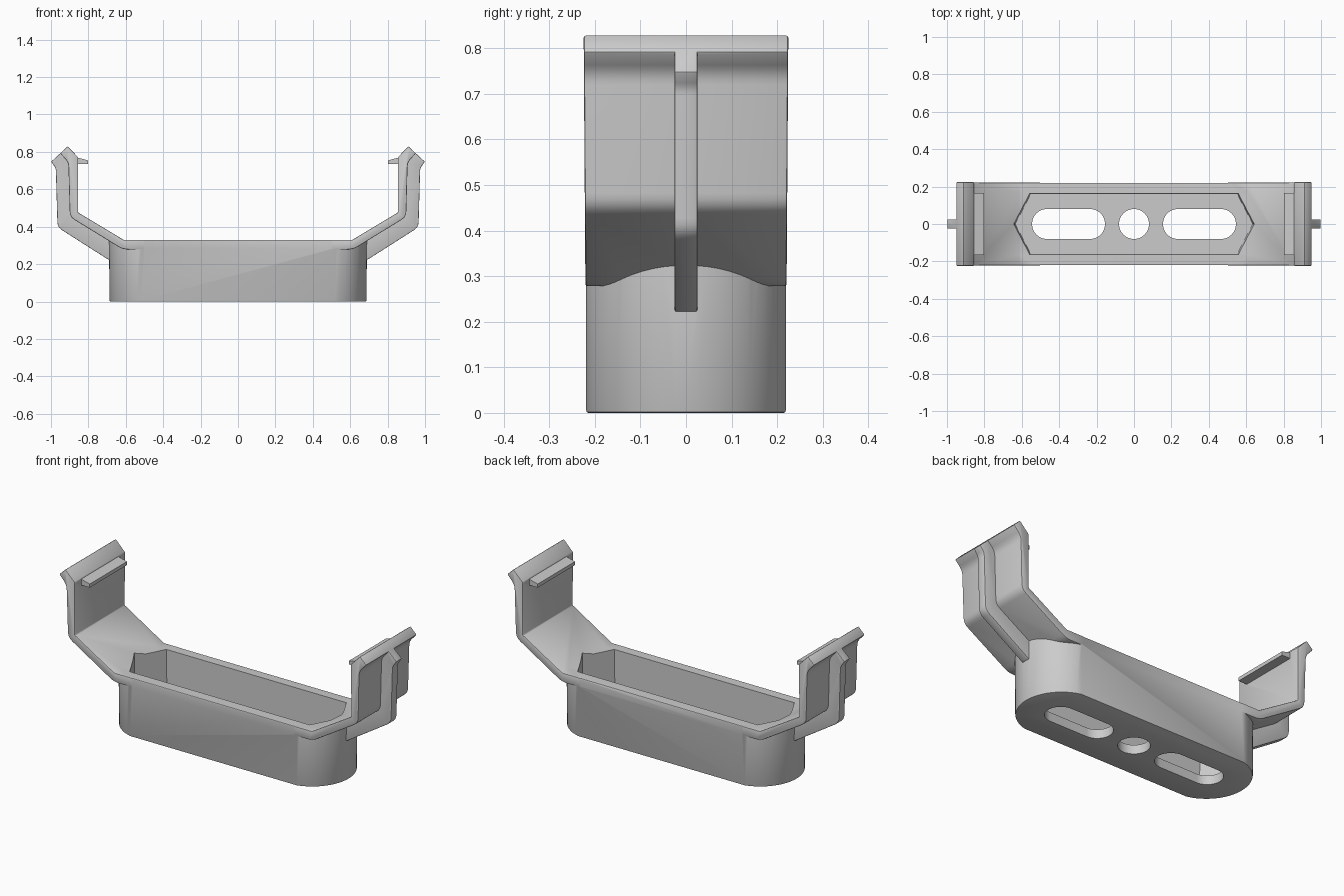
import bpy, bmesh, math
from mathutils import Vector

if "Cube" in bpy.data.objects:
    bpy.data.objects.remove(bpy.data.objects["Cube"])


def finish(name, bm):
    bmesh.ops.recalc_face_normals(bm, faces=bm.faces)
    me = bpy.data.meshes.new(name)
    bm.to_mesh(me)
    bm.free()
    ob = bpy.data.objects.new(name, me)
    bpy.context.collection.objects.link(ob)
    return ob


def loft(name, lower, upper):
    """Solid between two matching outlines."""
    bm = bmesh.new()
    a = [bm.verts.new(p) for p in lower]
    b = [bm.verts.new(p) for p in upper]
    bm.faces.new(a)
    bm.faces.new(b)
    for i in range(len(a)):
        j = (i + 1) % len(a)
        bm.faces.new((a[i], a[j], b[j], b[i]))
    return finish(name, bm)


def rounded(points):
    """Fillet the corners of an (x, z, radius) profile."""
    out = []
    for i, (x, z, r) in enumerate(points):
        p = Vector((x, z))
        if r == 0:
            out.append(p)
            continue
        d1 = (Vector(points[i - 1][:2]) - p).normalized()
        d2 = (Vector(points[(i + 1) % len(points)][:2]) - p).normalized()
        a, b = p + d1 * r, p + d2 * r
        for k in range(5):
            t = k / 4
            out.append(a * (1 - t) ** 2 + p * 2 * t * (1 - t) + b * t * t)
    return out


def side_extrude(name, points, side, half, draft=0.0):
    """Extrude an x-z profile along y, optionally wider towards the top."""
    pts = rounded(points)
    lo = [(side * p.x, -half - draft * p.y, p.y) for p in pts]
    hi = [(side * p.x, half + draft * p.y, p.y) for p in pts]
    return loft(name, lo, hi)


def activate(ob):
    bpy.ops.object.select_all(action='DESELECT')
    ob.select_set(True)
    bpy.context.view_layer.objects.active = ob


def bevel(ob, width):
    m = ob.modifiers.new("edge_round", 'BEVEL')
    m.width, m.segments = width, 2
    m.limit_method, m.angle_limit = 'ANGLE', math.radians(35)
    activate(ob)
    bpy.ops.object.modifier_apply(modifier=m.name)


def boolean(target, tool, op):
    m = target.modifiers.new("join", 'BOOLEAN')
    m.operation, m.solver, m.object = op, 'EXACT', tool
    activate(target)
    bpy.ops.object.modifier_apply(modifier=m.name)
    bpy.data.objects.remove(tool)


def prism(name, outline, z0, z1, s=1.0):
    return loft(name, [(x * s, y * s, z0) for x, y in outline],
                [(x, y, z1) for x, y in outline])


def slot(x0, x1, r, n=24):
    pts = []
    for cx, start in ((x1 - r, -math.pi / 2), (x0 + r, math.pi / 2)):
        # a round hole shares its end points between both halves
        for k in range(n + (1 if x1 - x0 > 2 * r + 1e-4 else 0)):
            a = start + math.pi * k / n
            pts.append((cx + r * math.cos(a), r * math.sin(a)))
    return pts


# base tray with bowed ends
R, CX, W = 0.227, 0.463, 0.220
half = math.asin(W / R)
end = [(CX + R * math.cos(a), R * math.sin(a))
       for a in (-half + 2 * half * k / 24 for k in range(25))]
outline = end + [(-x, -y) for x, y in end]
bracket = prism("bracket", outline, 0, 0.33, 0.995)
bevel(bracket, 0.005)

# x, z, corner radius
ARM = [(0.50, 0.33, 0), (0.612, 0.33, 0), (0.855, 0.476, 0), (0.855, 0.772, 0),
       (0.912, 0.83, 0), (0.951, 0.792, 0), (0.907, 0.745, 0.025),
       (0.899, 0.452, 0.03), (0.615, 0.278, 0.03), (0.50, 0.278, 0)]
RIB = [(0.925, 0.816, 0), (0.9985, 0.748, 0), (0.974, 0.712, 0.015),
       (0.965, 0.397, 0.03), (0.69, 0.222, 0.012), (0.66, 0.215, 0),
       (0.66, 0.32, 0), (0.88, 0.465, 0), (0.885, 0.77, 0)]
TAB = [(0.803, 0.735, 0), (0.803, 0.755, 0), (0.86, 0.77, 0),
       (0.875, 0.77, 0), (0.875, 0.735, 0)]

# cranked arms with hooked tops, outer ribs and inner catches
for side in (-1, 1):
    arm = side_extrude("arm", ARM, side, 0.2188, 0.007)
    bevel(arm, 0.005)
    rib = side_extrude("rib", RIB, side, 0.025)
    bevel(rib, 0.004)
    tab = side_extrude("catch", TAB, side, 0.165)
    for part in (arm, rib, tab):
        boolean(bracket, part, 'UNION')

# hexagonal pocket
hexagon = [(0.645, 0), (0.56, 0.163), (-0.56, 0.163),
           (-0.645, 0), (-0.56, -0.163), (0.56, -0.163)]
boolean(bracket, prism("pocket", hexagon, 0.05, 0.45, 0.985), 'DIFFERENCE')

# floor openings: slot, round hole, slot
for x0, x1 in ((-0.545, -0.155), (-0.08, 0.08), (0.155, 0.545)):
    boolean(bracket, prism("opening", slot(x0, x1, 0.08), -0.05, 0.1), 'DIFFERENCE')

activate(bracket)
bpy.ops.object.shade_smooth_by_angle(angle=math.radians(32))
